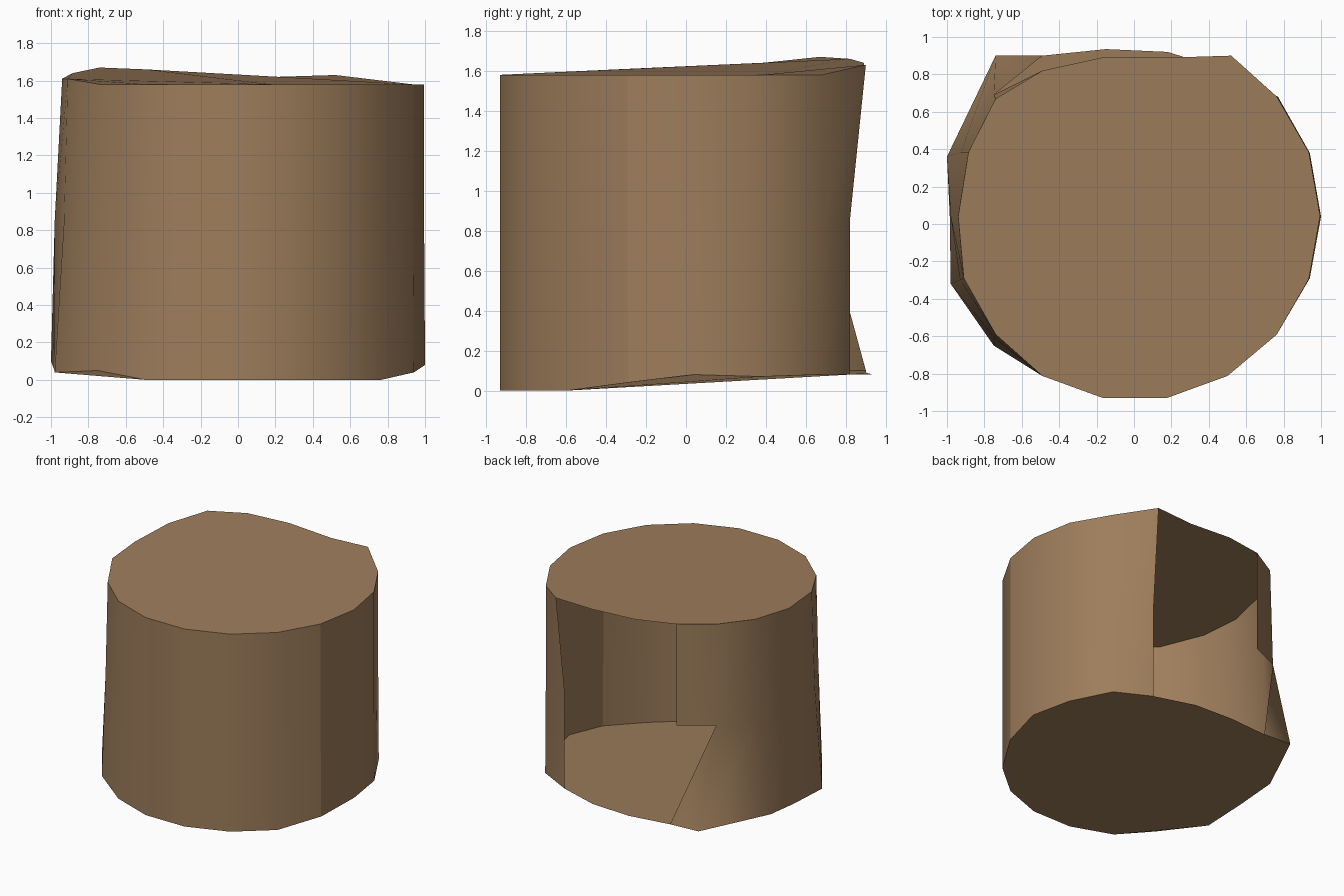
import bpy, bmesh, math

if "Cube" in bpy.data.objects:
    bpy.data.objects.remove(bpy.data.objects["Cube"])

N = 18                      # sides, one every 20 degrees
CX, CY, R = 0.005, 0.045, 0.99


def ring(height, moved):
    """Round ring at a height, with a few points pushed out of line."""
    pts = []
    for i in range(N):
        a = math.radians(i * 360 / N)
        pts.append((CX + R * math.cos(a), CY + R * math.sin(a), height))
    for i, p in moved.items():
        pts[i] = p
    return pts


# crooked rings: uneven base, waist and top (keys are 20 degree steps)
base = ring(0.0, {
    0: (1.0, .04, .08), 1: (.94, .38, .07), 2: (.77, .68, .08),
    3: (.50, .82, .08), 4: (.18, .92, .08), 5: (-.15, .935, .08),
    6: (-.49, .90, .09), 7: (-.74, .90, .10), 8: (-1.0, .36, .10),
    9: (-.985, .04, .06), 10: (-.98, -.32, .04), 11: (-.75, -.65, .05),
    17: (.94, -.29, .04)})
waist = ring(0.85, {
    3: (.50, .82, .85), 6: (-.49, .82, .85), 7: (-.75, .69, .87),
    8: (-.925, .385, .85), 9: (-.98, .04, .85), 10: (-.93, -.30, .85),
    11: (-.745, -.61, .85)})
top = ring(1.58, {
    3: (.52, .90, 1.63), 4: (.20, .89, 1.62), 5: (-.17, .89, 1.64),
    6: (-.49, .82, 1.66), 7: (-.74, .67, 1.67), 8: (-.885, .385, 1.64),
    9: (-.94, .04, 1.61), 10: (-.91, -.29, 1.61), 11: (-.74, -.59, 1.58)})

bm = bmesh.new()
b, w, t = [[bm.verts.new(p) for p in r] for r in (base, waist, top)]

# thin side wall, left open at the back so the hollow inside shows
for i in range(N):
    j = (i + 1) % N
    if i in (3, 4, 5):
        continue
    faces = [(w[i], w[j], t[j], t[i])]
    faces.append((b[i], b[j], w[j]) if i == 6 else (b[i], b[j], w[j], w[i]))
    for f in faces:
        bm.faces.new(f).smooth = True

# flat lid and floor
lid = bm.faces.new(t)
floor = bm.faces.new(b[::-1])
for f in (lid, floor):
    for e in f.edges:
        e.smooth = False

# one hard seam down the right side
for lo, hi in ((b[17], w[17]), (w[17], t[17])):
    bm.edges.get((lo, hi)).smooth = False

for v in [v for v in bm.verts if not v.link_faces]:
    bm.verts.remove(v)

mesh = bpy.data.meshes.new("hollow_stump")
bm.to_mesh(mesh)
bm.free()
stump = bpy.data.objects.new("hollow_stump", mesh)
bpy.context.collection.objects.link(stump)

brown = bpy.data.materials.new("wood brown")
brown.diffuse_color = (0.34, 0.206, 0.105, 1)
brown.use_nodes = True
brown.node_tree.nodes["Principled BSDF"].inputs["Base Color"].default_value = brown.diffuse_color
mesh.materials.append(brown)
